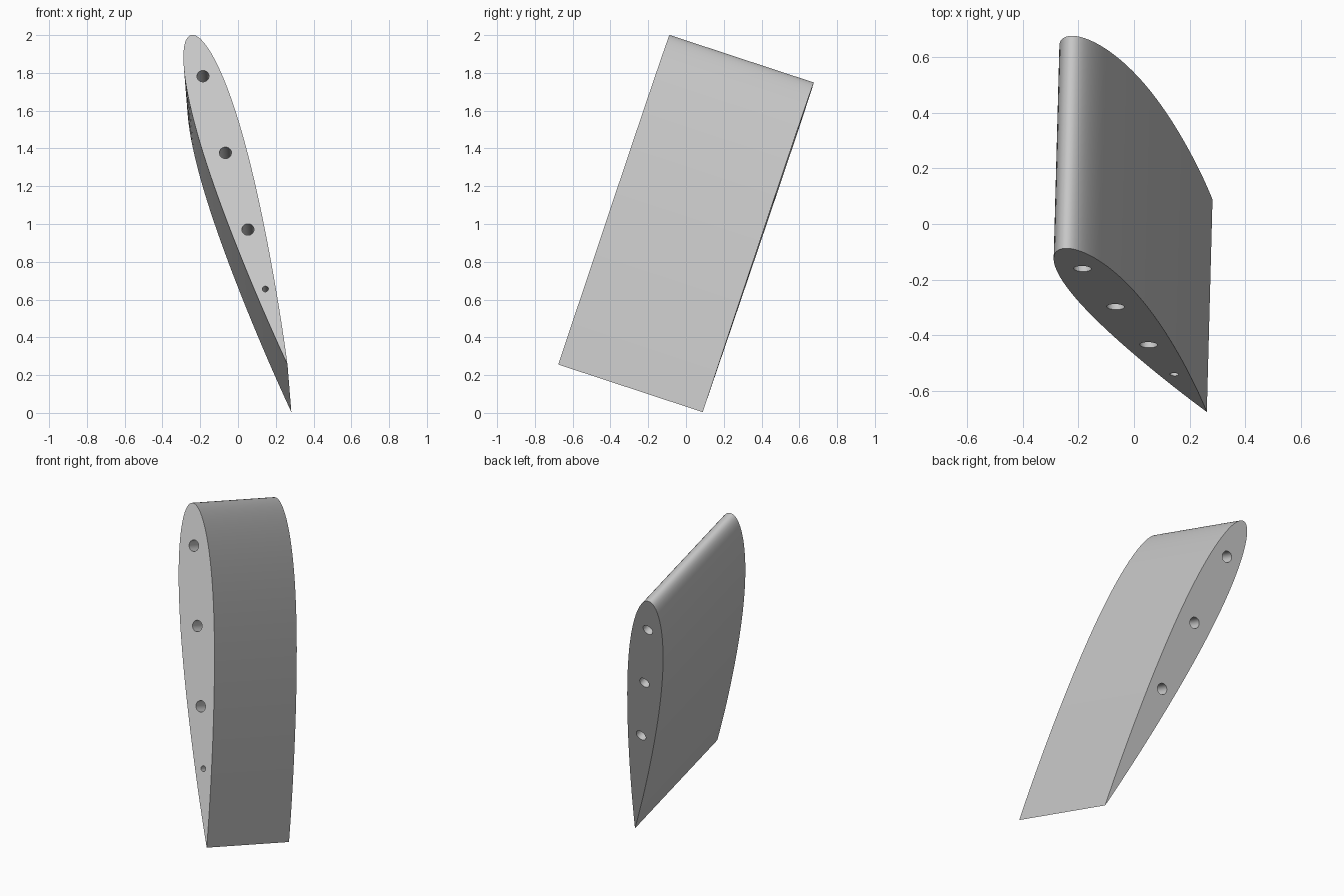
import bpy, bmesh, math
from mathutils import Matrix, Vector

if "Cube" in bpy.data.objects:
    bpy.data.objects.remove(bpy.data.objects["Cube"], do_unlink=True)

CHORD, SPAN, THICKNESS = 1.91, 0.805, 0.12
STEPS = 48

# Tilted frame: x runs trailing to leading edge, y along the span
chord_dir = Vector((-0.2676, 0.308, 0.913)).normalized()
span_dir = Vector((0.0248, 0.950, -0.3106))
thick_dir = chord_dir.cross(span_dir).normalized()
span_dir = thick_dir.cross(chord_dir)
frame = Matrix((chord_dir, span_dir, thick_dir)).transposed().to_4x4()
frame.translation = (0.262, -0.676, 0.256)

grey = bpy.data.materials.new("light grey")
grey.use_nodes = True
grey.diffuse_color = (0.58, 0.58, 0.58, 1)
grey.node_tree.nodes["Principled BSDF"].inputs["Base Color"].default_value = grey.diffuse_color


def make_object(name, bm):
    bmesh.ops.recalc_face_normals(bm, faces=bm.faces)
    mesh = bpy.data.meshes.new(name)
    bm.to_mesh(mesh)
    bm.free()
    mesh.materials.append(grey)
    obj = bpy.data.objects.new(name, mesh)
    bpy.context.collection.objects.link(obj)
    obj.matrix_world = frame
    return obj


def half_thickness(s):
    # Symmetric foil section with a closed trailing edge
    return 5 * THICKNESS * CHORD * (0.2969 * math.sqrt(s) - 0.126 * s
                                    - 0.3516 * s**2 + 0.2843 * s**3 - 0.1036 * s**4)


# Foil body: section extruded along the span
stations = [(1 - math.cos(math.pi * i / STEPS)) / 2 for i in range(STEPS + 1)]
upper = [(CHORD * (1 - s), half_thickness(s)) for s in stations]
lower = [(x, -h) for x, h in reversed(upper[1:-1])]
bm = bmesh.new()
section = bm.faces.new([bm.verts.new((x, 0, h)) for x, h in upper + lower])
extruded = bmesh.ops.extrude_face_region(bm, geom=[section], use_keep_orig=True)
moved = [v for v in extruded["geom"] if isinstance(v, bmesh.types.BMVert)]
bmesh.ops.translate(bm, verts=moved, vec=(0, SPAN, 0))
foil = make_object("foil_body", bm)


# Rod holes through the span, and a small blind pin hole near the trailing edge
def drill(name, x, radius, start, end):
    bm = bmesh.new()
    place = Matrix.Translation((x, (start + end) / 2, 0)) @ Matrix.Rotation(math.pi / 2, 4, "X")
    bmesh.ops.create_cone(bm, cap_ends=True, segments=32, radius1=radius, radius2=radius,
                          depth=end - start, matrix=place)
    cutter = make_object(name, bm)
    cutter.hide_render = True
    cut = foil.modifiers.new(name, "BOOLEAN")
    cut.operation = "DIFFERENCE"
    cut.solver = "EXACT"
    cut.object = cutter
    return cutter


cutters = [drill(f"rod_hole_{i + 1}", 0.783 + 0.4447 * i, 0.032, -0.1, SPAN + 0.1)
           for i in range(3)]
cutters.append(drill("pin_hole", 0.438, 0.016, -0.1, 0.12))

# Bake the holes, then smooth the skin while keeping the rims sharp
bpy.context.view_layer.update()
baked = bpy.data.meshes.new_from_object(foil.evaluated_get(bpy.context.evaluated_depsgraph_get()))
foil.modifiers.clear()
foil.data = baked
for cutter in cutters:
    bpy.data.objects.remove(cutter, do_unlink=True)
bpy.ops.object.select_all(action="DESELECT")
foil.select_set(True)
bpy.context.view_layer.objects.active = foil
bpy.ops.object.shade_smooth_by_angle(angle=math.radians(30))
